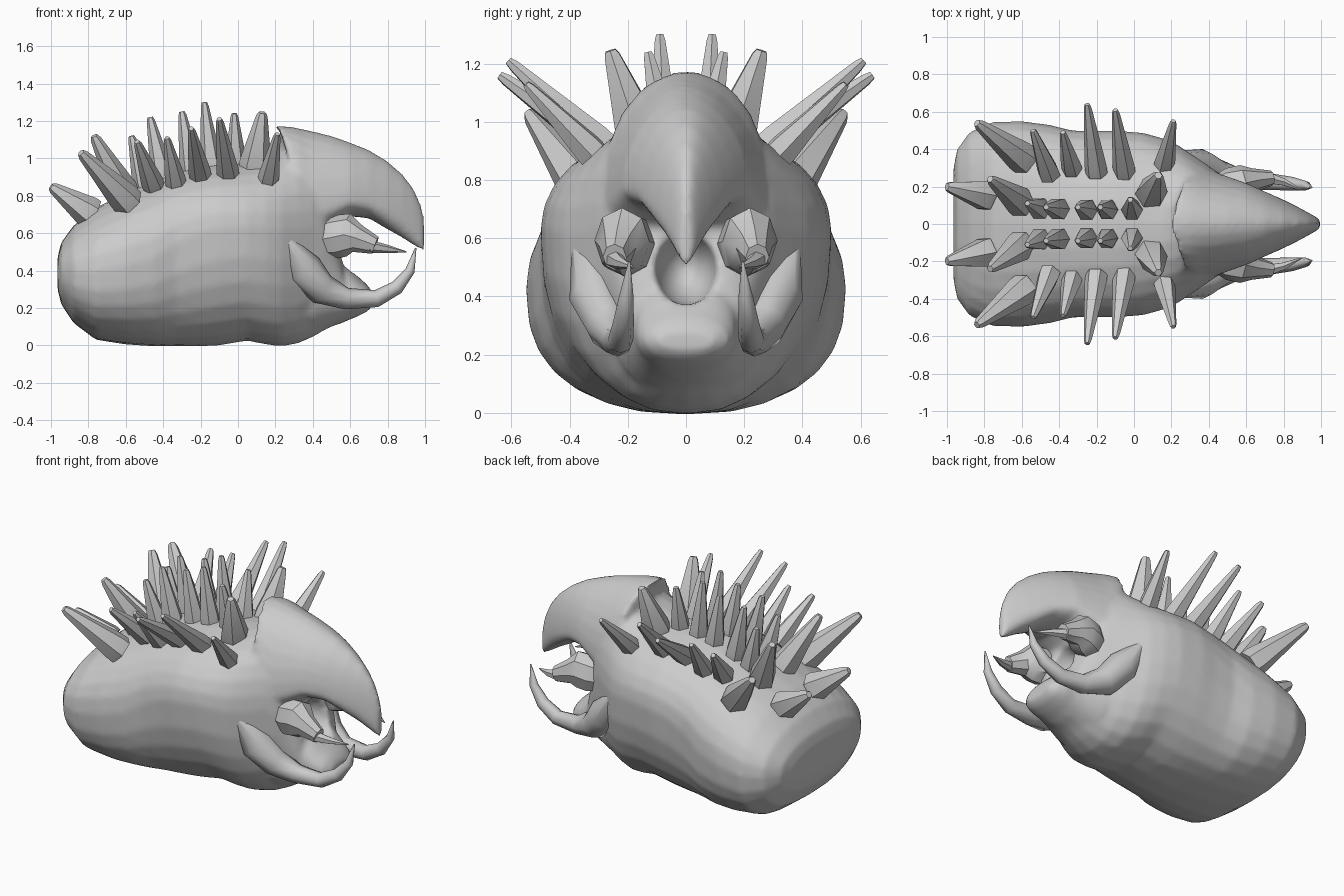
import bpy, bmesh, math
from mathutils import Vector

if "Cube" in bpy.data.objects:
    bpy.data.objects.remove(bpy.data.objects["Cube"])

hide = bpy.data.materials.new("grey_hide")
hide.diffuse_color = (0.6, 0.6, 0.6, 1)
hide.use_nodes = True
hide.node_tree.nodes["Principled BSDF"].inputs["Base Color"].default_value = hide.diffuse_color


def smooth(ob, angle):
    bpy.ops.object.select_all(action='DESELECT')
    ob.select_set(True)
    bpy.context.view_layer.objects.active = ob
    bpy.ops.object.shade_smooth_by_angle(angle=math.radians(angle))


def loft(name, rings, angle=40):
    """Skin a list of point rings and close both ends."""
    bm = bmesh.new()
    vr = [[bm.verts.new(p) for p in r] for r in rings]
    n = len(rings[0])
    for a, b in zip(vr, vr[1:]):
        for i in range(n):
            j = (i + 1) % n
            bm.faces.new((a[i], a[j], b[j], b[i]))
    bm.faces.new(vr[0])
    bm.faces.new(vr[-1])
    bmesh.ops.recalc_face_normals(bm, faces=bm.faces[:])
    me = bpy.data.meshes.new(name)
    bm.to_mesh(me)
    bm.free()
    me.materials.append(hide)
    ob = bpy.data.objects.new(name, me)
    bpy.context.collection.objects.link(ob)
    smooth(ob, angle)
    return ob


def section(x, zb, zt, w, zm, ntop, nbot, shear=0, n=28):
    """Rounded cross-section with separate upper and lower curvature."""
    pts = []
    for i in range(n):
        a = 2 * math.pi * i / n
        c, s = math.cos(a), math.sin(a)
        e = 2 / (ntop if s > 0 else nbot)
        y = math.copysign(abs(c) ** e, c) * w
        h = abs(s) ** e
        z = zm + h * (zt - zm) if s > 0 else zm - h * (zm - zb)
        pts.append(Vector((x + shear * abs(y), y, z)))
    return pts


def tube(name, path, sides, angle=40, flat=1.0):
    """Tapered tube along points given as (x, y, z, radius)."""
    pts = [Vector(p[:3]) for p in path]
    rings = []
    for i, p in enumerate(pts):
        t = (pts[min(i + 1, len(pts) - 1)] - pts[max(i - 1, 0)]).normalized()
        u = t.cross(Vector((0, 1, 0))).normalized()
        v = u.cross(t)
        r = path[i][3]
        rings.append([p + u * r * math.cos(2 * math.pi * k / sides)
                      + v * r * flat * math.sin(2 * math.pi * k / sides)
                      for k in range(sides)])
    return loft(name, rings, angle)


def pair(name, path, sides, angle=40, flat=1.0):
    for side, s in (("left", 1), ("right", -1)):
        tube(f"{name}_{side}", [(x, y * s, z, r) for x, y, z, r in path], sides, angle, flat)


# Body running into the throat: x, bottom, top, half width, widest height, curves
body = [(-.965, .3, .47, .30, .4, 2.2, 2.4), (-.945, .22, .55, .40, .4, 2.2, 2.4),
        (-.88, .12, .64, .49, .4, 2.2, 2.5), (-.76, .03, .735, .545, .4, 2.2, 2.5),
        (-.6, .005, .82, .55, .43, 2.2, 2.5), (-.45, -.005, .885, .53, .47, 2.2, 2.5),
        (-.33, -.005, .93, .50, .55, 2.2, 2.5), (-.2, -.005, .96, .497, .61, 2.1, 2.4),
        (-.1, .0, .975, .50, .63, 2.1, 2.3), (.05, .025, .985, .487, .64, 2.0, 2.3),
        (.15, .005, 1.0, .46, .63, 2.0, 2.3), (.23, -.005, 1.04, .425, .62, 1.9, 2.3),
        (.32, .01, 1.08, .365, .62, 1.9, 2.3), (.4, .045, 1.07, .31, .64, 1.9, 2.3),
        (.46, .08, .95, .27, .6, 2.0, 2.3), (.5, .1, .7, .235, .45, 2.2, 2.3),
        (.56, .12, .48, .19, .32, 2.2, 2.3)]
body = loft("body", [section(*s) for s in body], 60)

# Lower jaw with a raised lip
jaw = [(.4, .06, .50, .25, .28), (.52, .11, .48, .2, .28), (.58, .13, .44, .18, .28),
       (.64, .155, .37, .17, .26), (.69, .18, .325, .145, .25), (.72, .21, .285, .1, .245)]
jaw = loft("lower_jaw", [section(*s, 2.2, 2.2) for s in jaw], 60)

# Head shield and hooked beak
head = [(.185, .8, 1.175, .25, .93), (.29, .65, 1.168, .285, .8), (.4, .58, 1.145, .29, .7),
        (.5, .62, 1.12, .255, .73), (.6, .69, 1.085, .22, .77), (.7, .68, 1.045, .175, .76),
        (.8, .62, .985, .13, .72), (.88, .575, .915, .09, .68), (.94, .535, .84, .057, .63),
        (.98, .51, .75, .034, .58), (.995, .495, .69, .02, .55)]
head = loft("head", [section(*s, 1.85, 2.0, .38 if s[0] < .25 else .15 if s[0] < .35 else 0)
                     for s in head], 55)

# Mouth hollow cut between beak and jaw
mouth = loft("mouth_cutter", [section(.6 + .22 * math.sin(a), .5 - .13 * math.cos(a),
                                      .5 + .13 * math.cos(a), .11 * math.cos(a), .5, 2, 2)
                              for a in (i * math.pi / 12.4 for i in range(-6, 7))])

# Merge the masses into one skin and soften the joins
for other, op in ((jaw, 'UNION'), (mouth, 'DIFFERENCE'), (head, 'UNION')):
    mod = body.modifiers.new(op.lower(), 'BOOLEAN')
    mod.operation, mod.solver, mod.object = op, 'EXACT', other
mod = body.modifiers.new("skin", 'REMESH')
mod.mode, mod.voxel_size, mod.use_smooth_shade = 'VOXEL', .016, True
mod = body.modifiers.new("soften", 'SMOOTH')
mod.factor, mod.iterations = .5, 6
bpy.context.view_layer.update()
merged = bpy.data.meshes.new_from_object(
    body.evaluated_get(bpy.context.evaluated_depsgraph_get()))
body.modifiers.clear()
body.data = merged
body.data.materials.clear()
body.data.materials.append(hide)
for ob in (jaw, mouth, head):
    bpy.data.objects.remove(ob)
smooth(body, 60)

# Tusks sweeping forward from flattened cheek roots
pair("tusk", [(.25, .375, .58, .02), (.35, .31, .41, .10), (.45, .265, .30, .085),
              (.58, .235, .25, .058), (.74, .225, .25, .046), (.85, .215, .31, .038),
              (.92, .205, .4, .026), (.95, .195, .52, .004)], 8, 60, .95)

# Stubby feelers beside the mouth with a pointed claw
pair("feeler", [(.46, .18, .57, .10), (.52, .205, .58, .115), (.59, .22, .59, .115),
                (.64, .235, .57, .075), (.735, .245, .535, .048)], 8, 35, .85)
pair("feeler_claw", [(.70, .25, .53, .035), (.8, .225, .515, .022), (.9, .18, .5, .003)], 6)

# Back spikes: base point, tip point, base radius
spikes = [
    ((-.58, .34, .76), (-.84, .54, 1.03), .085),
    ((-.45, .26, .85), (-.54, .50, 1.09), .06),
    ((-.33, .29, .86), (-.38, .49, 1.11), .056),
    ((-.20, .27, .90), (-.25, .64, 1.16), .06),
    ((-.05, .27, .90), (-.10, .61, 1.21), .06),
    ((.16, .31, .88), (.21, .55, 1.13), .056),
    ((-.78, .15, .70), (-1.0, .20, .85), .085),
    ((-.60, .11, .80), (-.77, .24, 1.12), .08),
    ((-.50, .08, .85), (-.57, .11, 1.12), .06),
    ((-.40, .08, .89), (-.47, .09, 1.22), .062),
    ((-.25, .075, .93), (-.30, .09, 1.25), .06),
    ((-.14, .075, .95), (-.18, .09, 1.30), .058),
    ((-.01, .07, .95), (-.02, .13, 1.24), .058),
    ((.09, .16, .95), (.13, .26, 1.245), .085),
]
for i, (b, t, r) in enumerate(spikes):
    b, t = Vector(b), Vector(t)
    path = [(*b.lerp(t, f), r * k) for f, k in ((0, 1), (.12, 1), (.94, .36), (1, .24))]
    pair(f"spike_{i + 1}", path, 6, 20)
